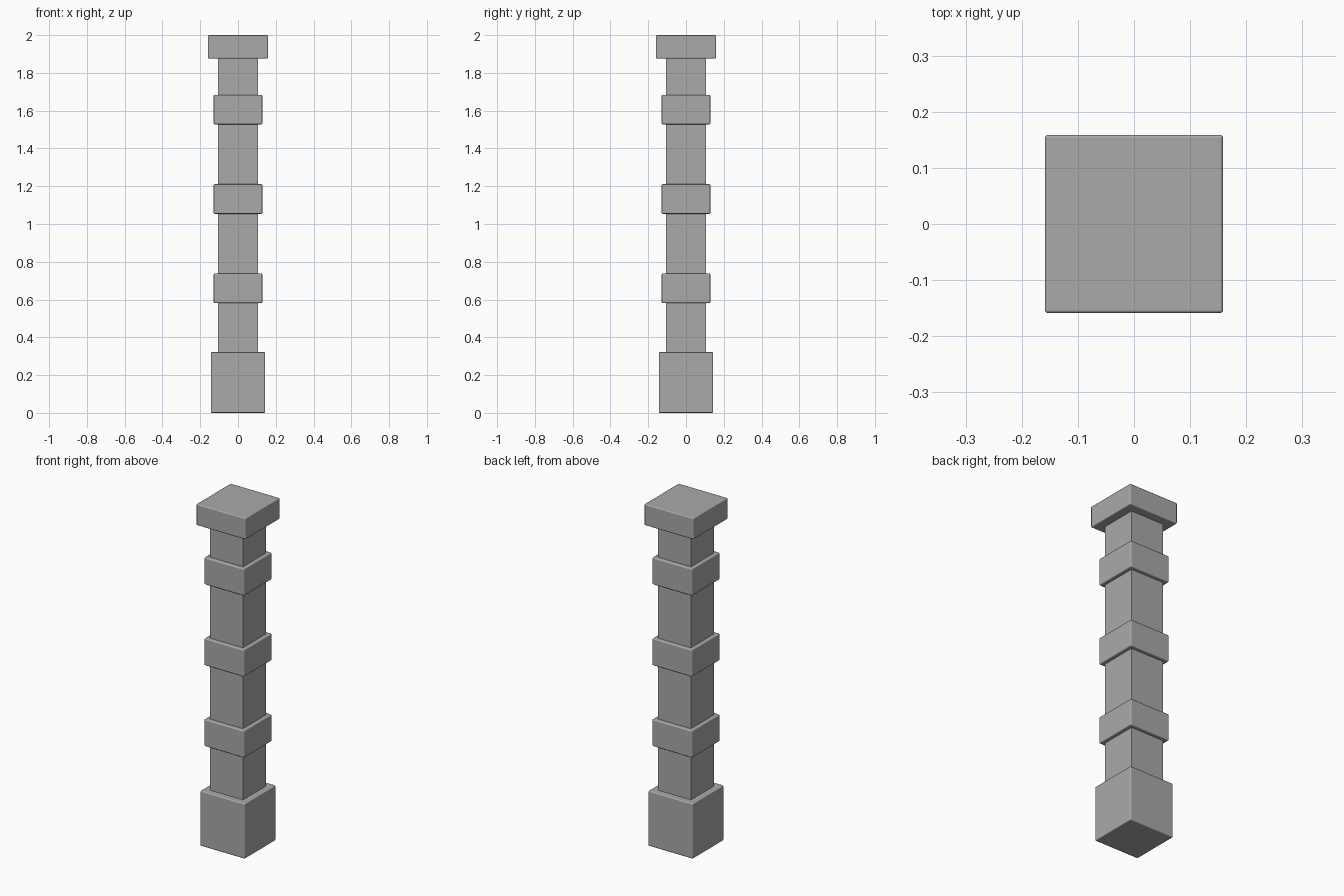
import bpy

# Remove the default cube only
if "Cube" in bpy.data.objects:
    bpy.data.objects.remove(bpy.data.objects["Cube"], do_unlink=True)

# Single stone colour
stone = bpy.data.materials.new("grey_stone")
stone.use_nodes = True
color = (0.4, 0.4, 0.4, 1)
stone.diffuse_color = color
stone.node_tree.nodes["Principled BSDF"].inputs["Base Color"].default_value = color


def block(name, half, bottom, top, bevel=0.006):
    """Square block with softly rounded edges."""
    bpy.ops.mesh.primitive_cube_add(size=1, location=(0, 0, (bottom + top) / 2))
    ob = bpy.context.object
    ob.name = name
    ob.scale = (2 * half, 2 * half, top - bottom)
    bpy.ops.object.transform_apply(location=False, rotation=False, scale=True)
    ob.data.materials.append(stone)
    if bevel:
        mod = ob.modifiers.new("soft_edges", 'BEVEL')
        mod.width = bevel
        mod.segments = 2
        bpy.ops.object.shade_smooth_by_angle()
        mod.harden_normals = True
    return ob


# Plinth, shaft and capital
block("base", 0.144, 0, 0.322)
block("shaft", 0.107, 0.3, 1.9, bevel=0)
block("cap", 0.159, 1.876, 2)

# Evenly spaced bands around the shaft
for i, name in enumerate(("lower_band", "middle_band", "upper_band")):
    bottom = 0.581 + i * 0.473
    block(name, 0.129, bottom, bottom + 0.157)
